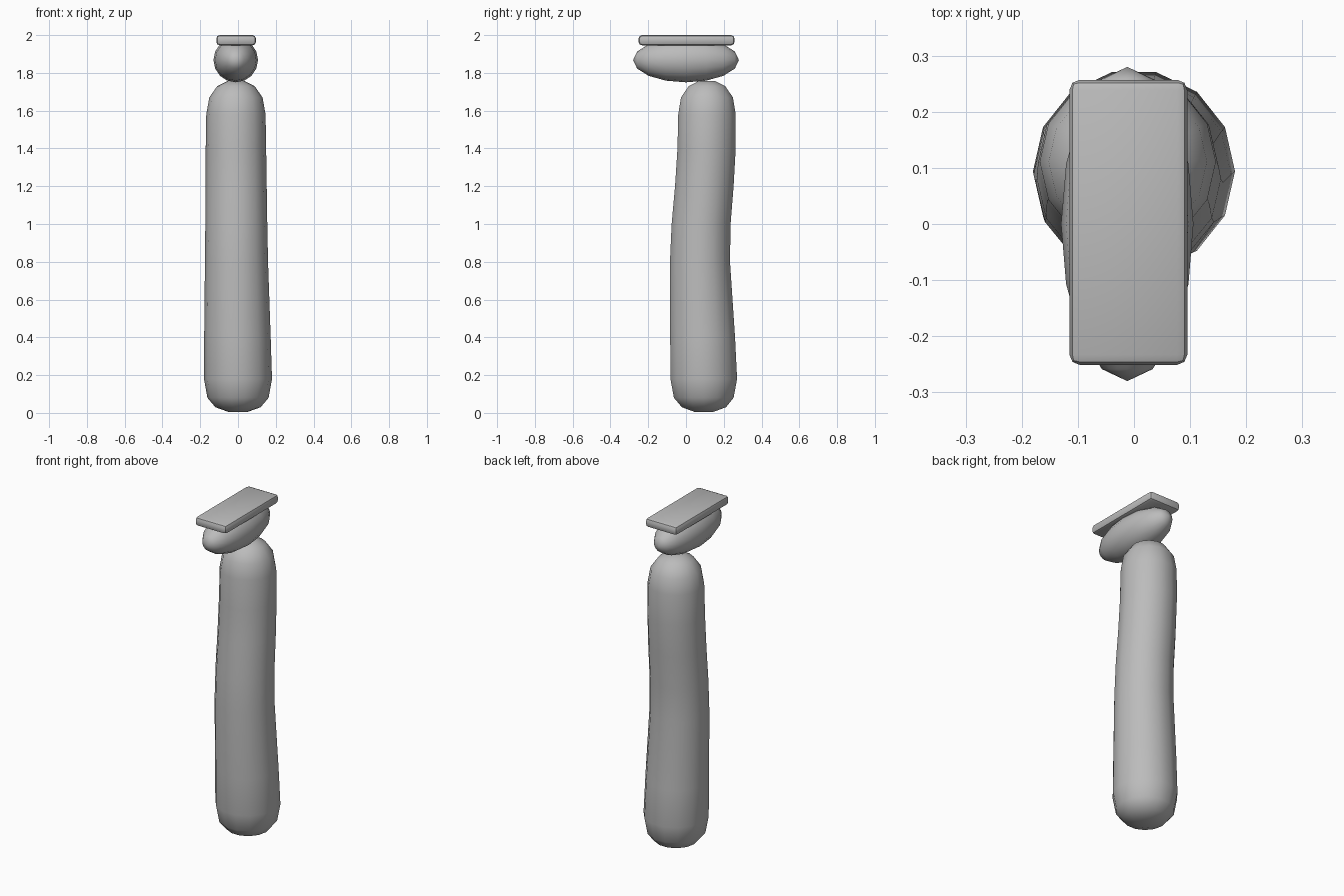
import bpy, bmesh
from math import sin, cos, pi

if "Cube" in bpy.data.objects:
    bpy.data.objects.remove(bpy.data.objects["Cube"], do_unlink=True)

grey = bpy.data.materials.new("plain grey")
grey.use_nodes = True
colour = (0.5, 0.5, 0.5, 1)
grey.diffuse_color = colour
grey.node_tree.nodes["Principled BSDF"].inputs["Base Color"].default_value = colour


def finish(bm, name, angle):
    bmesh.ops.recalc_face_normals(bm, faces=bm.faces)
    mesh = bpy.data.meshes.new(name)
    bm.to_mesh(mesh)
    bm.free()
    mesh.materials.append(grey)
    obj = bpy.data.objects.new(name, mesh)
    bpy.context.collection.objects.link(obj)
    bpy.ops.object.select_all(action='DESELECT')
    obj.select_set(True)
    bpy.context.view_layer.objects.active = obj
    bpy.ops.object.shade_smooth_by_angle(angle=angle)
    return obj


# Tall, gently swaying column: height, centre x, centre y, radius x, radius y
sections = [
    (0.005, 0.0, 0.095, 0.05, 0.05),
    (0.03, 0.0, 0.095, 0.12, 0.12),
    (0.08, 0.0, 0.094, 0.162, 0.162),
    (0.18, 0.0, 0.094, 0.18, 0.181),
    (0.4, -0.003, 0.088, 0.176, 0.176),
    (0.8, -0.008, 0.074, 0.167, 0.163),
    (1.0, -0.009, 0.08, 0.164, 0.16),
    (1.2, -0.01, 0.097, 0.162, 0.159),
    (1.4, -0.011, 0.109, 0.16, 0.158),
    (1.58, -0.011, 0.111, 0.157, 0.156),
    (1.67, -0.011, 0.111, 0.141, 0.141),
    (1.73, -0.011, 0.111, 0.099, 0.099),
    (1.757, -0.011, 0.111, 0.045, 0.045),
]
sides = 14
bm = bmesh.new()
rings = []
for z, cx, cy, rx, ry in sections:
    rings.append([bm.verts.new((cx + rx * cos(2 * pi * i / sides),
                                cy + ry * sin(2 * pi * i / sides), z))
                  for i in range(sides)])
for low, high in zip(rings, rings[1:]):
    for i in range(sides):
        j = (i + 1) % sides
        bm.faces.new((low[i], low[j], high[j], high[i]))
bm.faces.new(rings[0])
bm.faces.new(rings[-1])
finish(bm, "column", pi / 2)

# Elongated rounded head lying front to back
bm = bmesh.new()
bmesh.ops.create_uvsphere(bm, u_segments=16, v_segments=8, radius=1)
for v in bm.verts:
    x, y, z = v.co
    v.co = (-0.012 + 0.118 * x, 0.28 * z, 1.868 + 0.118 * y)
finish(bm, "head", pi / 2)

# Flat top plate with rounded edges
bm = bmesh.new()
bmesh.ops.create_cube(bm, size=1)
for v in bm.verts:
    v.co = (-0.01 + 0.21 * v.co.x, 0.003 + 0.508 * v.co.y, 1.973 + 0.054 * v.co.z)
bmesh.ops.bevel(bm, geom=bm.edges[:], offset=0.018, segments=2, profile=0.5,
                affect='EDGES', clamp_overlap=True)
finish(bm, "top_plate", pi / 6)
